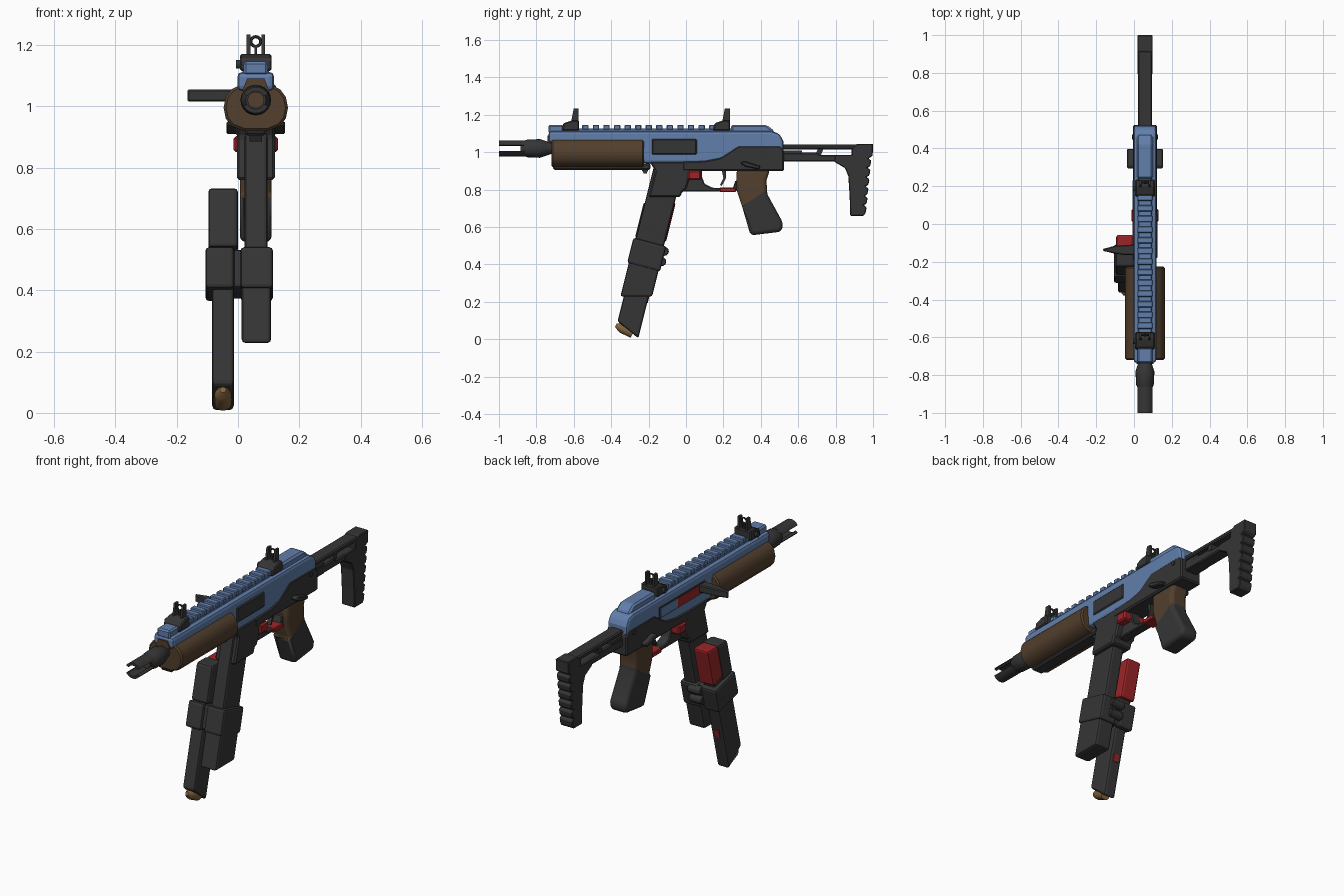
import bpy, bmesh, math
from mathutils import Vector

C = 0.058    # centre line of the body in x
H = 1.02     # barrel height


def mat(name, r, g, b):
    m = bpy.data.materials.new(name)
    m.diffuse_color = (r, g, b, 1)
    return m


BLUE = mat("blue", 0.12, 0.21, 0.41)
DARK = mat("dark grey", 0.036, 0.036, 0.036)
BROWN = mat("brown", 0.085, 0.05, 0.026)
RED = mat("red", 0.33, 0.018, 0.02)
BRASS = mat("brass", 0.22, 0.125, 0.045)


def finish(name, bm, m, bevel=0.0, seg=1, smooth=False):
    bmesh.ops.recalc_face_normals(bm, faces=bm.faces)
    me = bpy.data.meshes.new(name)
    bm.to_mesh(me)
    bm.free()
    me.materials.append(m)
    o = bpy.data.objects.new(name, me)
    bpy.context.collection.objects.link(o)
    if bevel:
        b = o.modifiers.new("bevel", 'BEVEL')
        b.width, b.segments, b.limit_method = bevel, seg, 'ANGLE'
        b.angle_limit = math.radians(35)
    if smooth:
        bpy.ops.object.select_all(action='DESELECT')
        o.select_set(True)
        bpy.context.view_layer.objects.active = o
        bpy.ops.object.shade_smooth_by_angle(angle=math.radians(35))
    return o


def prism(name, pts, a, b, m, bevel=0.0, axis='x', seg=1, smooth=False):
    """Extrude a 2D outline along an axis from a to b."""
    put = {'x': lambda p, t: (t, p[0], p[1]), 'y': lambda p, t: (p[0], t, p[1]),
           'z': lambda p, t: (p[0], p[1], t)}[axis]
    bm = bmesh.new()
    r0, r1 = [[bm.verts.new(put(p, t)) for p in pts] for t in (a, b)]
    bm.faces.new(r0)
    bm.faces.new(r1)
    n = len(pts)
    for i in range(n):
        bm.faces.new((r0[i], r0[(i + 1) % n], r1[(i + 1) % n], r1[i]))
    return finish(name, bm, m, bevel, seg, smooth)


def side(name, pts, half, m, bevel=0.0, **k):
    """Side outline (y, z) centred on the body."""
    return prism(name, pts, C - half, C + half, m, bevel, **k)


def rect(y0, y1, z0, z1):
    return [(y0, z0), (y1, z0), (y1, z1), (y0, z1)]


def disc(y, z, r, n=16):
    return [(y + r * math.cos(2 * math.pi * i / n), z + r * math.sin(2 * math.pi * i / n)) for i in range(n)]


def lathe(name, prof, start, direction, m, n=20):
    """Turn (distance, radius) steps around an axis."""
    q = Vector(direction).to_track_quat('Z', 'Y')
    bm = bmesh.new()
    rings = [[bm.verts.new(Vector(start) + q @ Vector((x, y, d))) for x, y in disc(0, 0, r, n)] for d, r in prof]
    for p, s in zip(rings, rings[1:]):
        for i in range(n):
            bm.faces.new((p[i], p[(i + 1) % n], s[(i + 1) % n], s[i]))
    bm.faces.new(rings[0])
    bm.faces.new(rings[-1])
    return finish(name, bm, m, smooth=True)


# Upper receiver with top ridge, rear hump and rail teeth
side("upper_receiver", [(-0.735, 1.112), (0.46, 1.112), (0.5, 1.098), (0.52, 1.06), (0.52, 1.0), (0.3, 0.98),
     (0.1, 0.94), (-0.23, 0.94), (-0.25, 1.05), (-0.735, 1.05)], 0.06, BLUE, 0.016, seg=2)
side("top_ridge", rect(-0.73, 0.27, 1.09, 1.127), 0.036, BLUE, 0.004)
side("front_block", rect(-0.735, -0.655, 1.1, 1.146), 0.04, BLUE, 0.008)
side("rear_hump", [(0.24, 1.1), (0.24, 1.146), (0.43, 1.146), (0.465, 1.12), (0.475, 1.1)], 0.043, BLUE, 0.01)
for i in range(13):
    y = -0.555 + i * 0.0565
    side("rail_tooth", rect(y, y + 0.034, 1.12, 1.146), 0.04, BLUE, 0.004)

# Ejection port, bolt opening and charging handle
prism("ejection_port", rect(-0.185, 0.06, 0.985, 1.073), C + 0.05, C + 0.066, DARK, 0.01)
prism("bolt_slot", rect(-0.16, 0.24, 1.0, 1.062), C - 0.063, C - 0.05, DARK)
prism("bolt", rect(-0.1, 0.08, 1.008, 1.055), C - 0.066, C - 0.05, RED)
prism("bolt_cover", rect(0.08, 0.23, 1.008, 1.055), C - 0.066, C - 0.05, BLUE)
prism("charging_handle", [(0.01, -0.165), (-0.06, -0.163), (-0.11, -0.155), (-0.165, -0.142), (-0.165, -0.132),
      (-0.1, -0.115), (0.01, -0.108)], 1.015, 1.055, DARK, 0.008, axis='z')

# Handguard
hg = [(0.03, 1.085), (0.055, 1.068), (0.08, 1.055), (0.098, 1.03), (0.105, 0.995), (0.098, 0.96), (0.078, 0.935),
      (0.04, 0.92)]
hg = [(C + x, z) for x, z in hg] + [(C - x, z) for x, z in reversed(hg)]
prism("handguard", hg, -0.72, -0.225, BROWN, 0.008, axis='y', smooth=True)
prism("handguard_nose", [(C + x, z) for x, z in ((-0.045, 1.05), (-0.028, 1.09), (0.028, 1.09), (0.045, 1.05))],
      -0.74, -0.7, BROWN, axis='y')
side("lower_rail", rect(-0.71, -0.19, 0.905, 0.94), 0.035, DARK, 0.008)
side("rail_catch", [(-0.24, 0.91), (-0.225, 0.885), (-0.21, 0.885), (-0.19, 0.94)], 0.02, DARK)

# Barrel and flash hider with two open prongs
lathe("barrel", [(0, 0.033), (0.03, 0.047), (0.1, 0.05), (0.13, 0.04), (0.16, 0.03), (0.17, 0.03), (0.17, 0.044),
      (0.2, 0.046), (0.23, 0.04), (0.3, 0.04)], (C, -0.88, H), (0, 1, 0), DARK)
lathe("bore", [(0, 0.027), (0.02, 0.027)], (C, -0.886, H), (0, 1, 0), BROWN)
for s in (1, -1):
    arc = [math.radians(27 + 126 * i / 8) for i in range(9)]
    pts = [(C + 0.045 * math.cos(a), H + s * 0.043 * math.sin(a)) for a in arc]
    pts += [(C + 0.03 * math.cos(a), H + s * 0.029 * math.sin(a)) for a in reversed(arc)]
    prism("muzzle_prong", pts, -1.0, -0.86, DARK, axis='y', smooth=True)

# Flip-up sights
for off in (0, 0.808):
    side("sight_base", [(-0.665 + off, 1.115), (-0.655 + off, 1.155), (-0.61 + off, 1.17), (-0.572 + off, 1.17),
         (-0.572 + off, 1.115)], 0.052, DARK, 0.006)
    for s in (1, -1):
        x = C + s * 0.024
        prism("sight_wing", [(-0.615 + off, 1.16), (-0.6 + off, 1.234), (-0.574 + off, 1.234), (-0.574 + off, 1.16)],
              x - 0.006, x + 0.006, DARK)
    prism("sight_post", [(C - 0.005, 1.16), (C + 0.005, 1.16), (C + 0.004, 1.2), (C - 0.004, 1.2)],
          -0.595 + off, -0.58 + off, DARK, axis='y')
    bpy.ops.mesh.primitive_torus_add(location=(C, -0.588 + off, 1.211), rotation=(math.pi / 2, 0, 0),
                                     major_radius=0.016, minor_radius=0.005, major_segments=16, minor_segments=6)
    bpy.context.object.name = "sight_ring"
    bpy.context.object.data.materials.append(DARK)
    prism("sight_knob", disc(-0.62 + off, 1.137, 0.014), C - 0.064, C, DARK)

# Lower receiver, magazine well, trigger group
side("lower_receiver", [(-0.02, 0.95), (0.1, 0.955), (0.18, 0.97), (0.28, 1.035), (0.505, 1.035), (0.525, 1.01),
     (0.525, 0.9), (-0.02, 0.9)], 0.064, DARK, 0.008)
side("magazine_well", [(-0.195, 0.95), (-0.165, 0.9), (-0.2, 0.76), (-0.03, 0.76), (-0.02, 0.79), (0.0, 0.8),
     (0.03, 0.9), (0.04, 0.95)], 0.062, DARK, 0.008)
side("trigger_guard", [(-0.03, 0.9), (-0.03, 0.79), (0.27, 0.79), (0.285, 0.85), (0.265, 0.85), (0.25, 0.807),
     (0.14, 0.81), (0.1, 0.83), (0.085, 0.87), (0.085, 0.905)], 0.028, DARK, 0.005)
side("guard_catch", rect(0.18, 0.265, 0.786, 0.811), 0.036, RED, 0.004)
side("magazine_release", rect(0.01, 0.08, 0.85, 0.903), 0.072, RED, 0.008)
side("trigger", [(0.19, 0.91), (0.2, 0.86), (0.182, 0.825), (0.192, 0.82), (0.213, 0.86), (0.215, 0.91)], 0.012, DARK)
side("fire_selector", [(0.29, 0.94), (0.31, 0.953), (0.4, 0.925), (0.39, 0.908), (0.32, 0.922)], 0.095, DARK, 0.005)
side("receiver_pin", disc(0.46, 1.012, 0.013), 0.069, DARK)

# Pistol grip, cut along a slanting line into brown top and dark bottom
grip = side("grip", [(0.27, 0.91), (0.27, 0.8), (0.3, 0.71), (0.345, 0.555), (0.51, 0.575), (0.52, 0.62),
            (0.435, 0.775), (0.43, 0.85), (0.45, 0.91)], 0.052, BROWN, 0.02, seg=3, smooth=True)
grip.data.materials.append(DARK)
bm = bmesh.new()
bm.from_mesh(grip.data)
cut, nor = Vector((C, 0.3, 0.71)), Vector((0, -0.55, 0.83))
bmesh.ops.bisect_plane(bm, geom=bm.verts[:] + bm.edges[:] + bm.faces[:], plane_co=cut, plane_no=nor)
for f in bm.faces:
    f.material_index = int((f.calc_center_median() - cut).dot(nor) < 0)
bm.to_mesh(grip.data)
bm.free()

# Stock: two rails, ribs, and a serrated butt
side("stock_top_rail", rect(0.5, 0.95, 1.015, 1.04), 0.037, DARK, 0.006)
side("stock_lower_rail", [(0.5, 0.95), (0.82, 0.95), (0.9, 0.9), (0.9, 0.985), (0.72, 0.985), (0.7, 0.997),
     (0.5, 0.997)], 0.037, DARK, 0.006)
side("stock_hinge", rect(0.5, 0.62, 0.95, 1.008), 0.034, DARK)
side("stock_rib", [(0.69, 0.98), (0.71, 1.03), (0.74, 1.03), (0.72, 0.98)], 0.034, DARK)
butt = [(0.79, 0.95), (0.85, 0.915), (0.868, 0.87), (0.875, 0.76), (0.878, 0.66), (0.95, 0.66)]
for i in range(6):
    y, z = 0.96 + i * 0.005, 0.675 + i * 0.05
    butt += [(y, z), (y + 0.006, z + 0.03), (y - 0.01, z + 0.042)]
butt += [(0.998, 0.98), (1.0, 1.045), (0.915, 1.045), (0.885, 1.015), (0.885, 0.985), (0.8, 0.985)]
side("stock_butt", butt, 0.04, DARK, 0.004)


# Two leaning magazines clamped side by side, the second one upside down
def lean(z):
    return -0.198 + 0.25 * (z - 0.5)


def mag(name, x0, x1, z0, z1, w, m, t0=1, t1=1, off=0.0, bevel=0.012):
    pts = []
    for z, s, t in ((z0, -1, t0), (z0, 1, t0), (z1, 1, t1), (z1, -1, t1)):
        e = off + s * w * 0.515
        zz = z - t * 0.25 * e
        pts.append((lean(zz) + e, zz))
    return prism(name, pts, x0, x1, m, bevel, seg=2)


mag("main_magazine", 0.022, 0.096, 0.25, 0.93, 0.155, DARK)
mag("main_magazine_cap", 0.012, 0.108, 0.228, 0.42, 0.165, DARK, t0=0)
mag("main_clamp", 0.008, 0.114, 0.385, 0.52, 0.182, DARK)
mag("spare_magazine", -0.085, -0.013, 0.05, 0.6, 0.13, DARK, t0=2.7)
mag("spare_cap_front", -0.097, 0.0, 0.52, 0.732, 0.085, DARK, t1=0, off=-0.042)
mag("spare_cap_rear", -0.094, -0.003, 0.54, 0.73, 0.09, RED, t1=0, off=0.04)
mag("spare_clamp", -0.106, -0.012, 0.385, 0.52, 0.182, DARK)
mag("clamp_bridge", -0.03, 0.03, 0.39, 0.515, 0.15, DARK)
mag("follower_window", -0.064, -0.034, 0.21, 0.25, 0.006, RED, off=0.067, bevel=0)
for z in (0.43, 0.485):
    prism("clamp_bolt", disc(lean(z) + 0.086, z - 0.015, 0.024), -0.02, 0.06, DARK, 0.004)
lathe("cartridge", [(0, 0.01), (0.02, 0.022), (0.04, 0.028), (0.1, 0.028)], (-0.049, -0.375, 0.075),
      (0, 0.9, -0.42), BRASS, 14)
